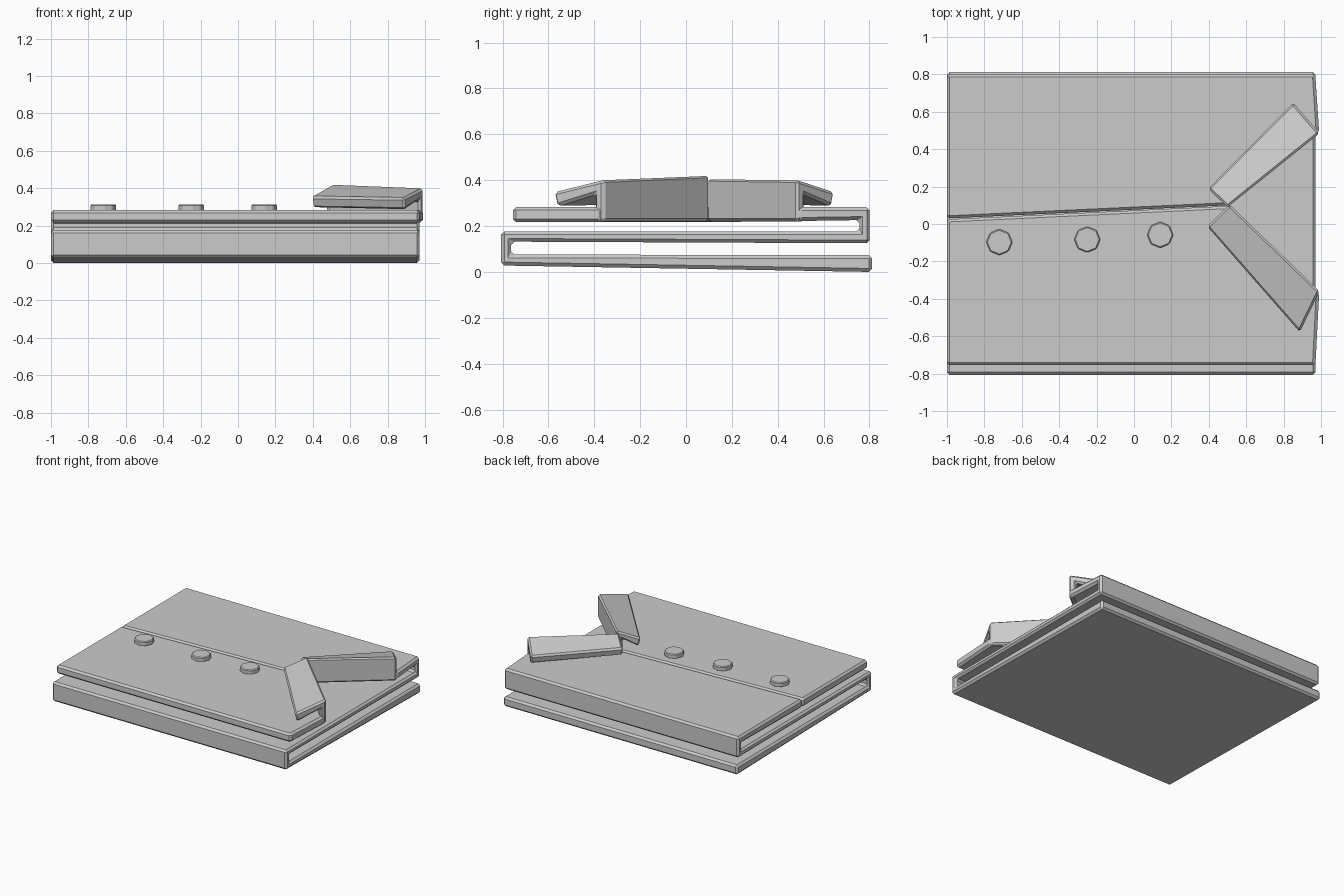
import bpy, bmesh
from mathutils import Vector

if "Cube" in bpy.data.objects:
    bpy.data.objects.remove(bpy.data.objects["Cube"])


def strip(name, rings, bevel=0.014):
    """Skin four-point rings into a thick cloth strip with chamfered edges."""
    bm = bmesh.new()
    rows = [[bm.verts.new(p) for p in ring] for ring in rings]
    for r, s in zip(rows, rows[1:]):
        for i in range(4):
            j = (i + 1) % 4
            bm.faces.new((r[i], r[j], s[j], s[i]))
    bm.faces.new(rows[0])
    bm.faces.new(rows[-1])
    return finish(name, bm, bevel)


def finish(name, bm, bevel):
    bmesh.ops.recalc_face_normals(bm, faces=bm.faces)
    me = bpy.data.meshes.new(name)
    bm.to_mesh(me)
    bm.free()
    ob = bpy.data.objects.new(name, me)
    bpy.context.collection.objects.link(ob)
    mod = ob.modifiers.new("Chamfer", 'BEVEL')
    mod.width = bevel
    mod.segments = 1
    mod.limit_method = 'ANGLE'
    mod.angle_limit = 0.5
    return ob


def ring(a, b, xr=0.97, dy=0.0, yl=None):
    """a, b: (y, z) on both cloth faces; dy skews the right end, yl sets the left end."""
    la, lb = (a[0], b[0]) if yl is None else (yl, yl)
    return [(-1, la, a[1]), (-1, lb, b[1]),
            (xr, b[0] + dy, b[1]), (xr, a[0] + dy, a[1])]


# Folded body: bottom layer, front fold, middle layer, back fold, back panel
strip("folded_body", [
    ring((0.812, 0.0), (0.812, 0.073)),
    ring((-0.806, 0.028), (-0.762, 0.076)),
    ring((-0.806, 0.176), (-0.762, 0.132)),
    ring((0.757, 0.176), (0.80, 0.125)),
    ring((0.757, 0.226), (0.80, 0.283)),
    ring((0.49, 0.222), (0.49, 0.283), xr=0.99),
    ring((0.10, 0.217), (0.10, 0.283), xr=0.50, yl=0.03),
])

# Front panel with the other half of the neck opening
strip("front_panel", [
    ring((-0.755, 0.217), (-0.755, 0.283)),
    ring((-0.37, 0.217), (-0.37, 0.283), xr=0.99),
    ring((0.096, 0.217), (0.096, 0.283), xr=0.50, yl=0.025),
])


# Collar halves: upright wall along the neck, flap folded outwards
def collar(name, neck, shoulder, tip, end, top):
    neck, shoulder, tip, end = [Vector(p) for p in (neck, shoulder, tip, end)]

    def at(p, z):
        return (p.x, p.y, z)
    n_in = (tip - neck).normalized()
    s_in = (end - shoulder).normalized()
    rings = [
        [at(neck, 0.22), at(neck + n_in * 0.045, 0.22),
         at(shoulder + s_in * 0.045, 0.22), at(shoulder, 0.22)],
        [at(neck, top), at(neck + n_in * 0.045, top - 0.065),
         at(shoulder + s_in * 0.045, 0.337), at(shoulder, 0.402)],
        [at(tip, 0.355), at(tip - n_in * 0.015, 0.293),
         at(end - s_in * 0.015, 0.285), at(end, 0.348)],
    ]
    return strip(name, rings, 0.012)


collar("collar_back", (0.50, 0.09), (0.992, 0.485), (0.395, 0.19), (0.85, 0.65), 0.408)
collar("collar_front", (0.51, 0.105), (0.992, -0.36), (0.39, -0.015), (0.885, -0.58), 0.423)

# Eight-sided buttons along the placket
for i, (x, y) in enumerate([(-0.72, -0.097), (-0.25, -0.083), (0.14, -0.058)]):
    bm = bmesh.new()
    bmesh.ops.create_cone(bm, cap_ends=True, segments=8,
                          radius1=0.07, radius2=0.07, depth=0.036)
    bmesh.ops.translate(bm, verts=bm.verts, vec=(x, y, 0.296))
    finish(f"button_{i + 1}", bm, 0.006)
